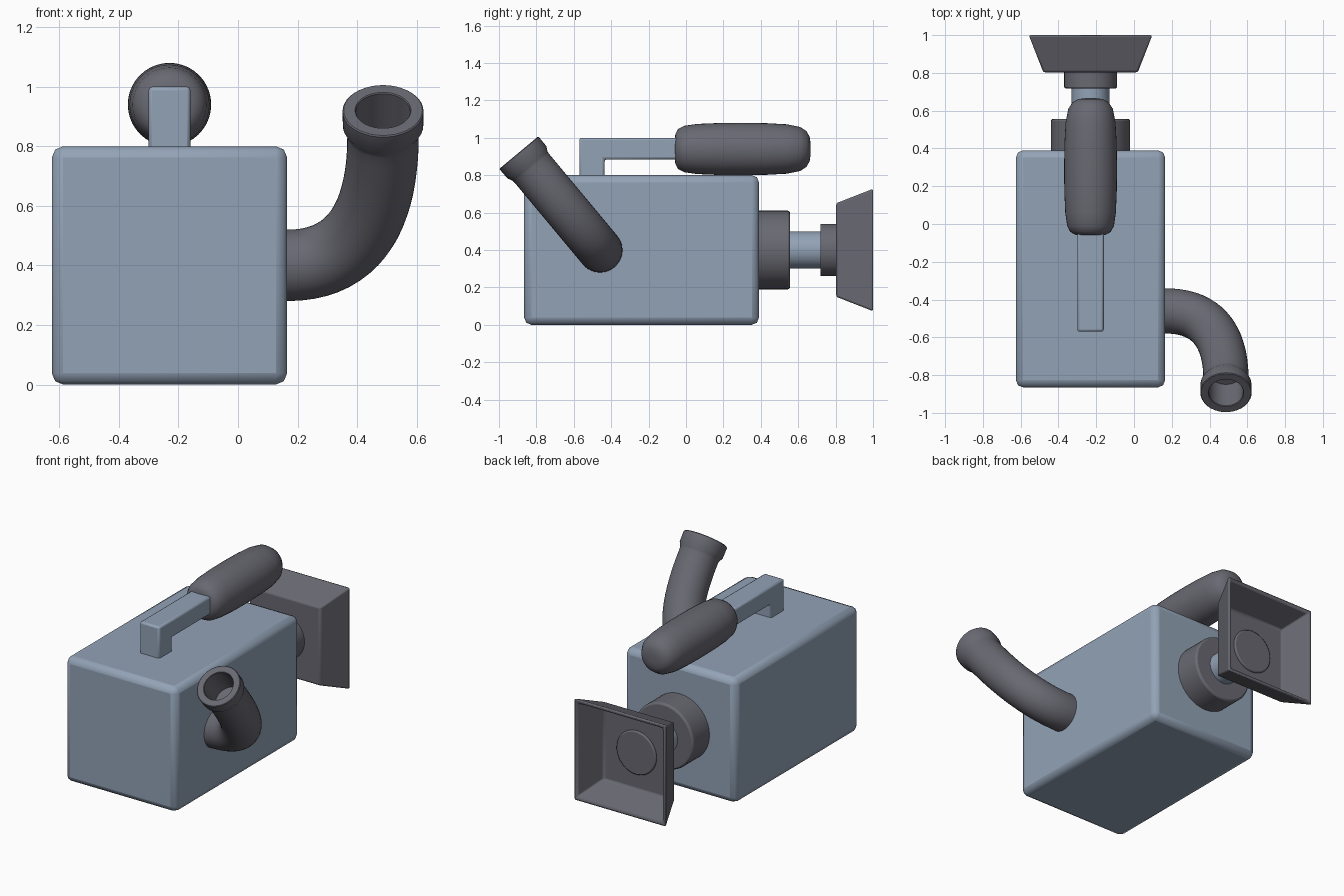
import bpy, bmesh, math
from mathutils import Vector

if "Cube" in bpy.data.objects:
    bpy.data.objects.remove(bpy.data.objects["Cube"])


def material(name, rgb):
    m = bpy.data.materials.new(name)
    m.diffuse_color = (*rgb, 1)
    m.use_nodes = True
    m.node_tree.nodes["Principled BSDF"].inputs["Base Color"].default_value = m.diffuse_color
    return m


BLUE = material("blue grey", (0.29, 0.365, 0.47))
DARK = material("dark grey", (0.14, 0.14, 0.168))
CX, CZ = -0.23, 0.40          # lens axis
Y = Vector((0, 1, 0))


def finish(name, bm, mat, bevel=0.0, segments=2):
    bmesh.ops.recalc_face_normals(bm, faces=bm.faces)
    me = bpy.data.meshes.new(name)
    bm.to_mesh(me)
    bm.free()
    ob = bpy.data.objects.new(name, me)
    bpy.context.collection.objects.link(ob)
    me.materials.append(mat)
    bpy.ops.object.select_all(action='DESELECT')
    ob.select_set(True)
    bpy.context.view_layer.objects.active = ob
    bpy.ops.object.shade_smooth_by_angle(angle=math.radians(35))
    if bevel:
        b = ob.modifiers.new("bevel", 'BEVEL')
        b.width, b.segments = bevel, segments
        b.limit_method, b.angle_limit = 'ANGLE', math.radians(30)
    return ob


def sweep(name, rings, side, mat, sides=40, phase=0.0, bevel=0.0):
    """Skin rings given as (centre, tangent, radius); both ends are capped."""
    bm = bmesh.new()
    loops = []
    for c, t, r in rings:
        up = t.cross(side).normalized()
        angs = [phase + 2 * math.pi * i / sides for i in range(sides)]
        loops.append([bm.verts.new(c + r * (math.cos(a) * side + math.sin(a) * up)) for a in angs])
    for a, b in zip(loops, loops[1:]):
        for i in range(sides):
            j = (i + 1) % sides
            bm.faces.new((a[i], a[j], b[j], b[i]))
    bm.faces.new(loops[0])
    bm.faces.new(loops[-1])
    return finish(name, bm, mat, bevel)


def lathe_y(name, profile, z, mat, **kw):
    rings = [(Vector((CX, y, z)), Y, r) for y, r in profile]
    return sweep(name, rings, Vector((1, 0, 0)), mat, **kw)


# camera body
bm = bmesh.new()
bmesh.ops.create_cube(bm, size=1)
bmesh.ops.scale(bm, vec=(0.79, 1.255, 0.8), verts=bm.verts)
bmesh.ops.translate(bm, vec=(CX, -0.2375, 0.4), verts=bm.verts)
finish("camera_body", bm, BLUE, 0.038)

# L-shaped carrying handle, extruded from its side outline
bm = bmesh.new()
outline = [(-0.57, 0.78), (-0.57, 1.0), (0.05, 1.0), (0.05, 0.885), (-0.435, 0.885), (-0.435, 0.78)]
face = bm.faces.new([bm.verts.new((CX - 0.07, y, z)) for y, z in outline])
ext = bmesh.ops.extrude_face_region(bm, geom=[face])
bmesh.ops.translate(bm, vec=(0.14, 0, 0),
                    verts=[v for v in ext['geom'] if isinstance(v, bmesh.types.BMVert)])
finish("carrying_handle", bm, BLUE, 0.012)

# microphone with rounded ends
lathe_y("microphone", [(-0.06, 0.05), (-0.057, 0.08), (-0.042, 0.107), (-0.01, 0.124), (0.06, 0.134),
                       (0.18, 0.139), (0.3, 0.14), (0.43, 0.138), (0.54, 0.132), (0.61, 0.118),
                       (0.645, 0.095), (0.661, 0.065), (0.666, 0.03)], 0.94, DARK)

# lens barrel, tube and front ring
lathe_y("lens_barrel", [(0.36, 0.21), (0.557, 0.21)], CZ, DARK, bevel=0.012)
lathe_y("lens_tube", [(0.5, 0.1), (0.76, 0.1)], CZ, BLUE)
lathe_y("lens_ring", [(0.718, 0.14), (0.838, 0.14)], CZ, DARK, bevel=0.008)

# hollow square lens hood, flaring outwards
hood = [(0.803, 0.25), (1.0, 0.327), (1.0, 0.303), (0.825, 0.235)]
lathe_y("lens_hood", [(y, h * math.sqrt(2)) for y, h in hood], CZ, DARK,
        sides=4, phase=math.pi / 4, bevel=0.01)

# curved viewfinder tube with flared, hollow eyepiece
base = Vector((0, -0.46, CZ))
X, S = Vector((1, 0, 0)), Vector((0, -0.64, 0.768)).normalized()
p = [base + X * x + S * s for x, s in ((0.165, 0), (0.41, 0), (0.487, 0.25), (0.487, 0.57))]
rings = [(base + X * 0.1, X, 0.12)]
for i in range(21):
    t = i / 20
    u = 1 - t
    c = u**3 * p[0] + 3 * u * u * t * p[1] + 3 * u * t * t * p[2] + t**3 * p[3]
    d = u * u * (p[1] - p[0]) + 2 * u * t * (p[2] - p[1]) + t * t * (p[3] - p[2])
    rings.append((c, d.normalized(), 0.12))
for s, r in ((0.585, 0.122), (0.61, 0.135), (0.674, 0.136), (0.678, 0.132), (0.678, 0.094), (0.674, 0.091), (0.5, 0.09)):
    rings.append((base + X * 0.487 + S * s, S, r))
sweep("viewfinder", rings, X.cross(S).normalized(), DARK)
